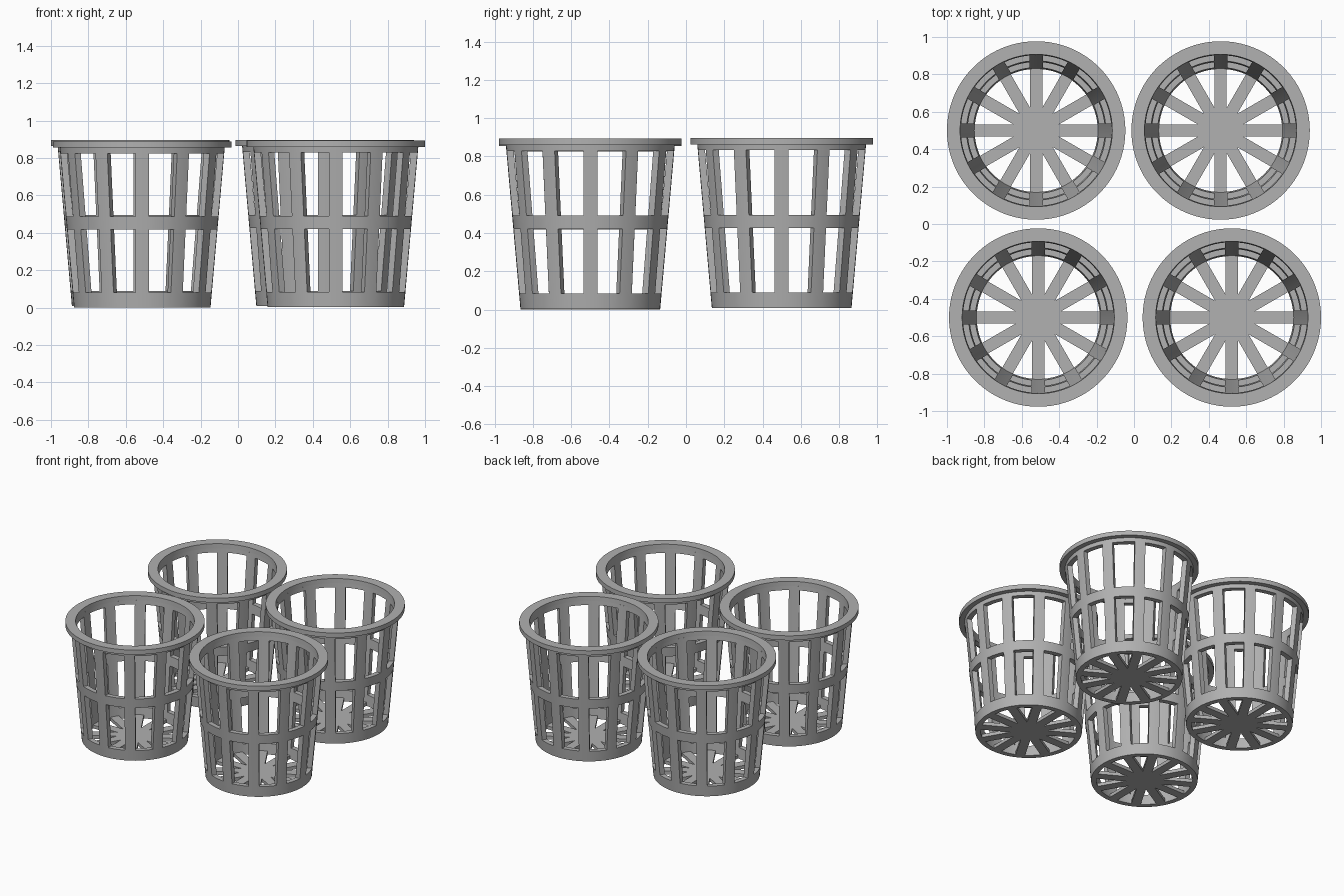
import bpy, bmesh, math

cube = bpy.data.objects.get("Cube")
if cube:
    bpy.data.objects.remove(cube, do_unlink=True)

RIBS = 12
STEP = math.tau / RIBS
RIB_WIDTH = 0.073
SPOKE_WIDTH = 0.065
THICK = 0.036
BOTTOM_R, TOP_R = 0.365, 0.441
WALL_TOP, POT_TOP = 0.855, 0.889

grey = bpy.data.materials.new("grey plastic")
grey.use_nodes = True
colour = (0.44, 0.44, 0.44, 1)
grey.diffuse_color = colour
grey.node_tree.nodes["Principled BSDF"].inputs["Base Color"].default_value = colour


def make_object(name, bm):
    bmesh.ops.recalc_face_normals(bm, faces=bm.faces)
    mesh = bpy.data.meshes.new(name)
    bm.to_mesh(mesh)
    bm.free()
    mesh.materials.append(grey)
    obj = bpy.data.objects.new(name, mesh)
    bpy.context.collection.objects.link(obj)
    bpy.ops.object.select_all(action='DESELECT')
    obj.select_set(True)
    bpy.context.view_layer.objects.active = obj
    bpy.ops.object.shade_smooth_by_angle(angle=math.radians(30))
    return obj


def polar(r, a, z):
    return (r * math.cos(a), r * math.sin(a), z)


def make_wall():
    """Tapered lattice: solid bands at levels 0, 2, 4 and window rows between."""
    bm = bmesh.new()
    levels = [0, 0.08, 0.417, 0.487, 0.825, WALL_TOP]
    rib_parts, gap_parts = 2, 5
    per_rib = rib_parts + gap_parts
    cols = RIBS * per_rib

    def ring(z, inset):
        r = BOTTOM_R + (TOP_R - BOTTOM_R) * z / WALL_TOP - inset
        half = math.asin(RIB_WIDTH / 2 / r)
        verts = []
        for i in range(RIBS):
            for j in range(per_rib):
                if j < rib_parts:
                    a = -half + 2 * half * j / rib_parts
                else:
                    a = half + (STEP - 2 * half) * (j - rib_parts) / gap_parts
                verts.append(bm.verts.new(polar(r, i * STEP + a, z)))
        return verts

    outer = [ring(z, 0) for z in levels]
    inner = [ring(z, THICK) for z in levels]
    rows = len(levels) - 1

    def solid(row, col):
        return 0 <= row < rows and (row % 2 == 0 or col % per_rib < rib_parts)

    for row in range(rows):
        for c in range(cols):
            if not solid(row, c):
                continue
            n = (c + 1) % cols
            for side in (outer, inner):
                bm.faces.new((side[row][c], side[row][n], side[row + 1][n], side[row + 1][c]))
            # Close the edges that border a window or the open ends
            for r2, level in ((row - 1, row), (row + 1, row + 1)):
                if not solid(r2, c):
                    bm.faces.new((outer[level][c], outer[level][n], inner[level][n], inner[level][c]))
            for c2, edge in (((c - 1) % cols, c), (n, n)):
                if not solid(row, c2):
                    bm.faces.new((outer[row][edge], outer[row + 1][edge],
                                  inner[row + 1][edge], inner[row][edge]))
    return make_object("basket_wall", bm)


def make_rim(segments=84):
    bm = bmesh.new()
    inner = TOP_R - THICK
    profile = [(inner, WALL_TOP), (0.477, WALL_TOP), (0.477, POT_TOP), (inner + 0.002, POT_TOP)]
    rings = [[bm.verts.new(polar(r, math.tau * i / segments, z)) for r, z in profile]
             for i in range(segments)]
    for i in range(segments):
        a, b = rings[i], rings[(i + 1) % segments]
        for j in range(len(profile)):
            k = (j + 1) % len(profile)
            bm.faces.new((a[j], b[j], b[k], a[k]))
    return make_object("rim", bm)


def make_floor():
    """Star of spokes that merge into a hub in the middle."""
    bm = bmesh.new()
    half = SPOKE_WIDTH / 2
    tip = 0.333
    tip_angle = math.asin(half / tip)
    notch = half / math.sin(STEP / 2)
    outline = []
    for i in range(RIBS):
        a = i * STEP
        for r, b in ((tip, a - tip_angle), (tip, a + tip_angle), (notch, a + STEP / 2)):
            outline.append(bm.verts.new(polar(r, b, 0)))
    face = bm.faces.new(outline)
    result = bmesh.ops.extrude_face_region(bm, geom=[face])
    top = [v for v in result["geom"] if isinstance(v, bmesh.types.BMVert)]
    bmesh.ops.translate(bm, verts=top, vec=(0, 0, 0.025))
    return make_object("spoked_floor", bm)


# Four matching pots
parts = [make_wall(), make_rim(), make_floor()]
pots = {
    "front_right": (-0.512, -0.5, 0),
    "front_left": (0.523, -0.5, 0.004),
    "back_right": (-0.523, 0.5, 0.008),
    "back_left": (0.463, 0.5, 0.008),
}
for index, (place, location) in enumerate(pots.items()):
    for part in parts:
        obj = part
        if index:
            obj = part.copy()
            bpy.context.collection.objects.link(obj)
        obj.location = location
        obj.name = place + "_" + part.data.name
